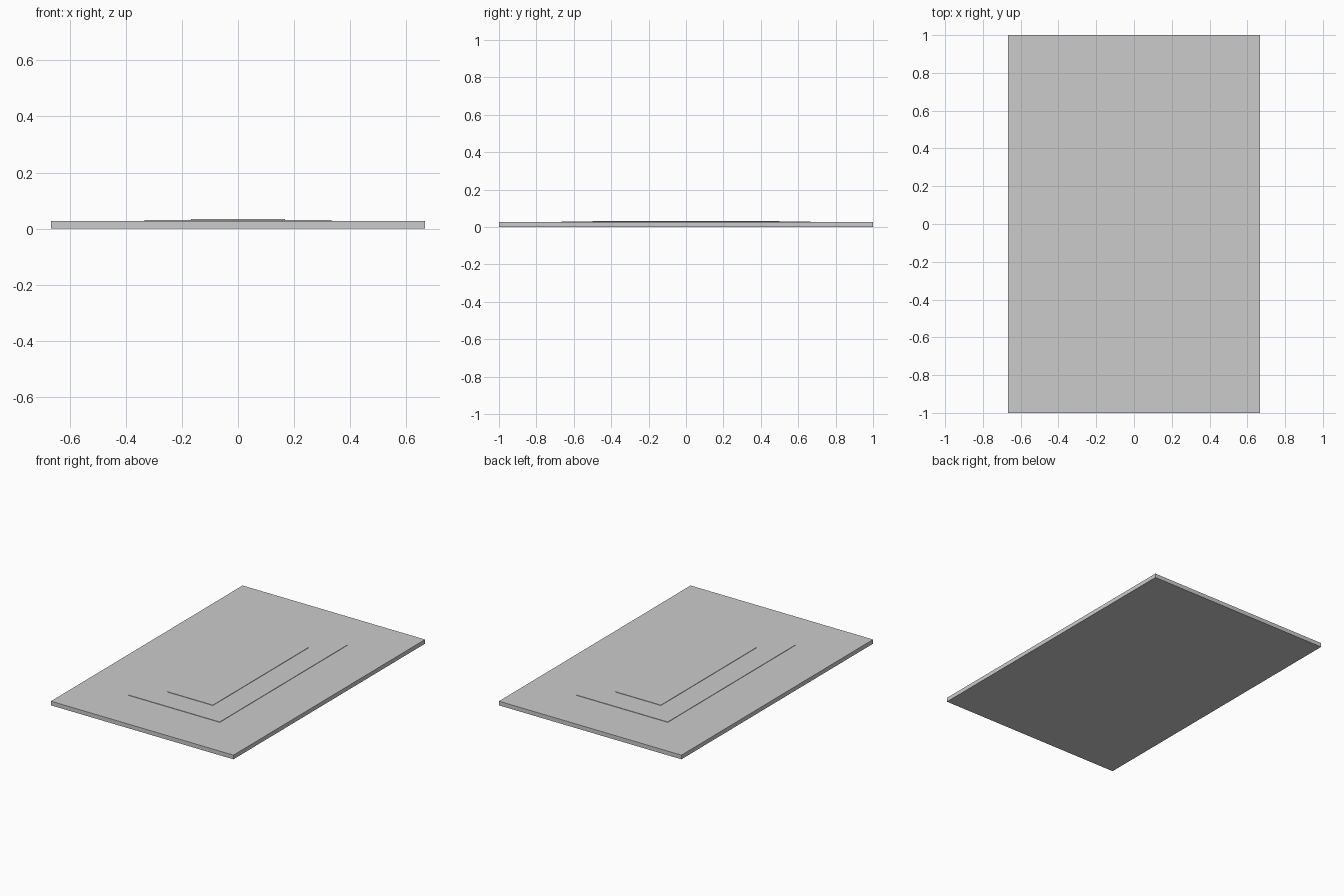
import bpy

if "Cube" in bpy.data.objects:
    bpy.data.objects.remove(bpy.data.objects["Cube"])


def slab(name, width, length, bottom, top):
    """Flat box centred on the origin between two heights."""
    bpy.ops.mesh.primitive_cube_add(size=1, location=(0, 0, (bottom + top) / 2))
    obj = bpy.context.object
    obj.name = name
    obj.scale = (width, length, top - bottom)
    bpy.ops.object.transform_apply(location=False, rotation=False, scale=True)
    return obj


# Rug base
BASE, STEP = 0.0275, 0.003
slab("rug_base", 4 / 3, 2, 0, BASE)

# Raised pattern layers, stepped towards the middle
slab("outer_pattern", 2 / 3, 4 / 3, BASE, BASE + STEP)
slab("inner_pattern", 1 / 3, 1, BASE + STEP, BASE + 2 * STEP)
